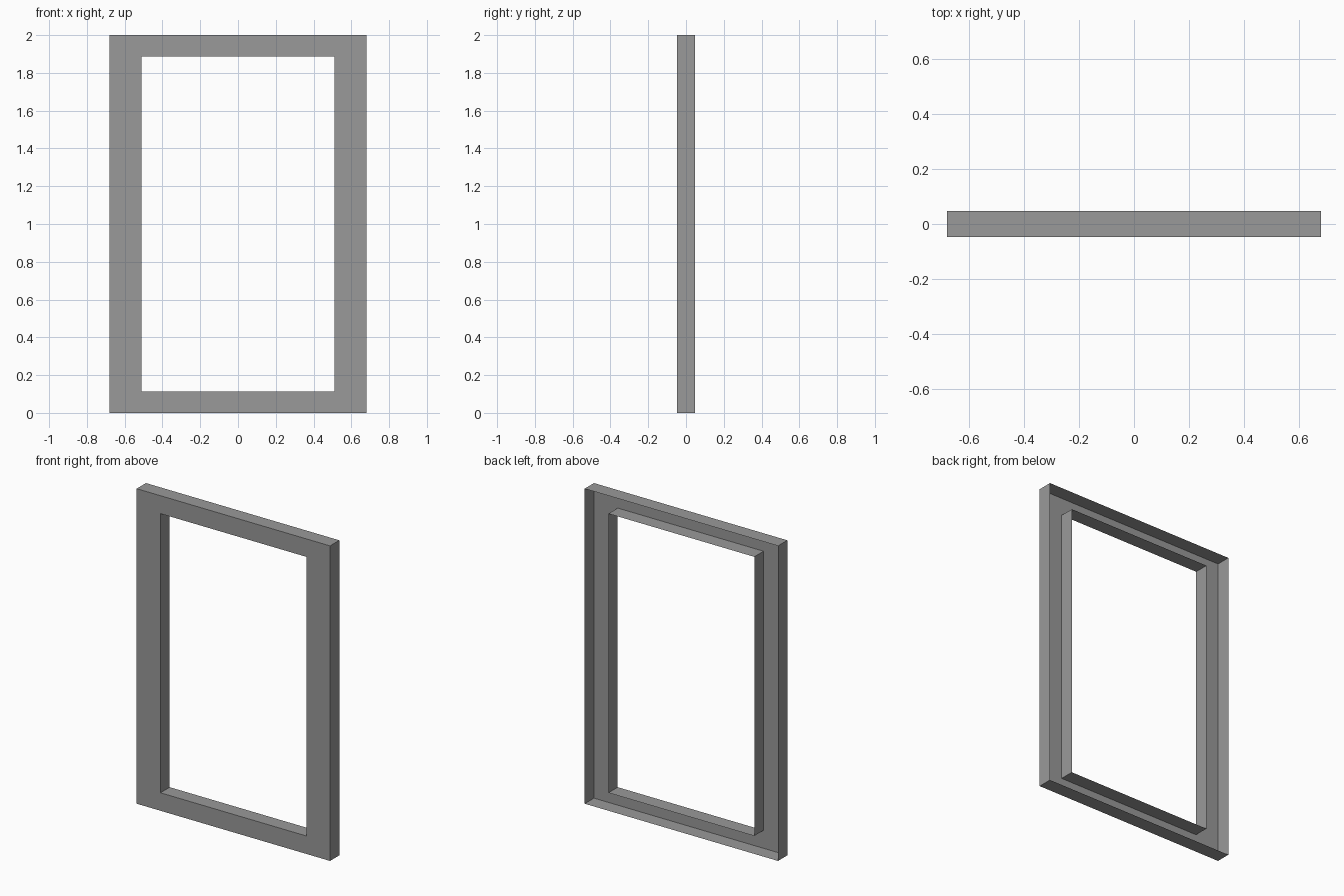
import bpy, bmesh

if "Cube" in bpy.data.objects:
    bpy.data.objects.remove(bpy.data.objects["Cube"])

W, H, D = 0.679, 2.0, 0.0465      # outer half width, height, half depth
HW, RAIL = 0.512, 0.114           # opening half width, top/bottom rail height


def rect(bm, hw, z0, z1, y):
    """Rectangular loop of vertices, counter-clockwise seen from the front."""
    return [bm.verts.new((x, y, z)) for x, z in
            ((-hw, z0), (hw, z0), (hw, z1), (-hw, z1))]


def bridge(bm, a, b):
    """Four quads joining two rectangular loops."""
    for i in range(4):
        j = (i + 1) % 4
        bm.faces.new((a[i], a[j], b[j], b[i]))


bm = bmesh.new()
outer_back = rect(bm, W, 0, H, D)
outer_front = rect(bm, W, 0, H, -D)
inner_front = rect(bm, HW, RAIL, H - RAIL, -D)
inner_back = rect(bm, HW, RAIL, H - RAIL, D)

# Outer walls, front face, opening walls; the back is an open channel
loops = [outer_back, outer_front, inner_front, inner_back]
for a, b in zip(loops, loops[1:]):
    bridge(bm, a, b)

mesh = bpy.data.meshes.new("window_frame")
bm.to_mesh(mesh)
bm.free()
frame = bpy.data.objects.new("window_frame", mesh)
bpy.context.collection.objects.link(frame)

# Dark grey paint
paint = bpy.data.materials.new("dark_grey")
paint.diffuse_color = (0.32, 0.32, 0.32, 1)
paint.use_nodes = True
paint.node_tree.nodes["Principled BSDF"].inputs["Base Color"].default_value = paint.diffuse_color
mesh.materials.append(paint)
